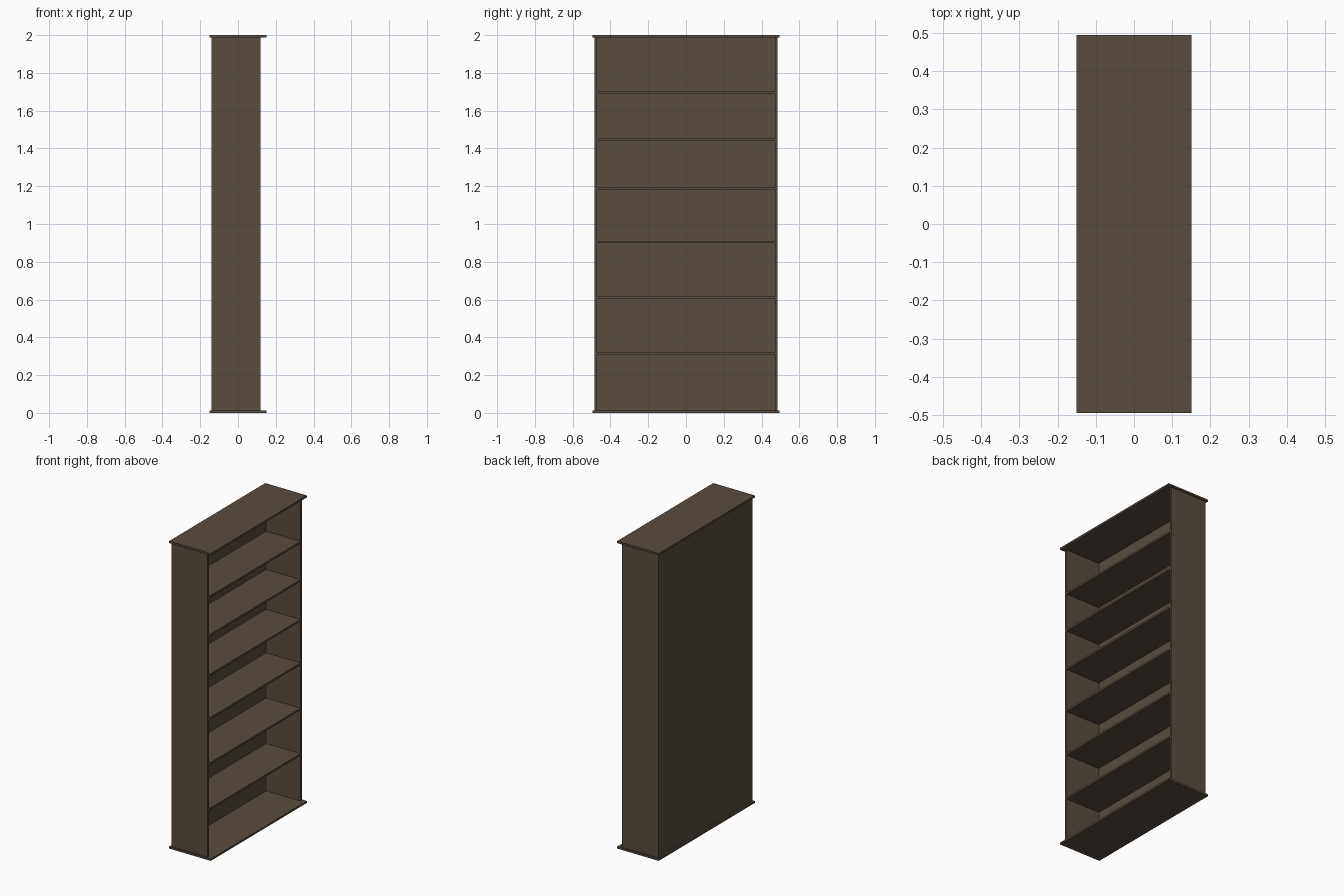
import bpy

if "Cube" in bpy.data.objects:
    bpy.data.objects.remove(bpy.data.objects["Cube"])

T = 0.0125                    # board thickness
HALF_W = 0.484                # half width of the case along y
BACK, FRONT = -0.14, 0.12     # case depth along x (open side faces +x)

wood = bpy.data.materials.new("dark_wood")
wood.diffuse_color = (0.10, 0.072, 0.05, 1)
wood.use_nodes = True
wood.node_tree.nodes["Principled BSDF"].inputs["Base Color"].default_value = wood.diffuse_color


def board(name, x, y, z):
    """Box spanning the given (min, max) ranges."""
    bpy.ops.mesh.primitive_cube_add(size=1, location=[(a + b) / 2 for a, b in (x, y, z)])
    ob = bpy.context.object
    ob.name = name
    ob.scale = [b - a for a, b in (x, y, z)]
    bpy.ops.object.transform_apply(location=False, rotation=False, scale=True)
    ob.data.materials.append(wood)
    return ob


# overhanging base and top boards
for name, z in (("base_board", 0), ("top_board", 2 - T)):
    board(name, (-0.15, 0.15), (-0.494, 0.494), (z, z + T))

# side panels
inner = HALF_W - T
board("side_panel_left", (BACK, FRONT), (-HALF_W, -inner), (T, 2 - T))
board("side_panel_right", (BACK, FRONT), (inner, HALF_W), (T, 2 - T))

# back panel set between the sides
board("back_panel", (BACK, BACK + T), (-inner, inner), (T, 2 - T))

# shelves, spaced closer together towards the top
for i, top in enumerate((0.321, 0.617, 0.911, 1.194, 1.453, 1.702), 1):
    board(f"shelf_{i}", (BACK + T, FRONT), (-inner, inner), (top - T, top))
